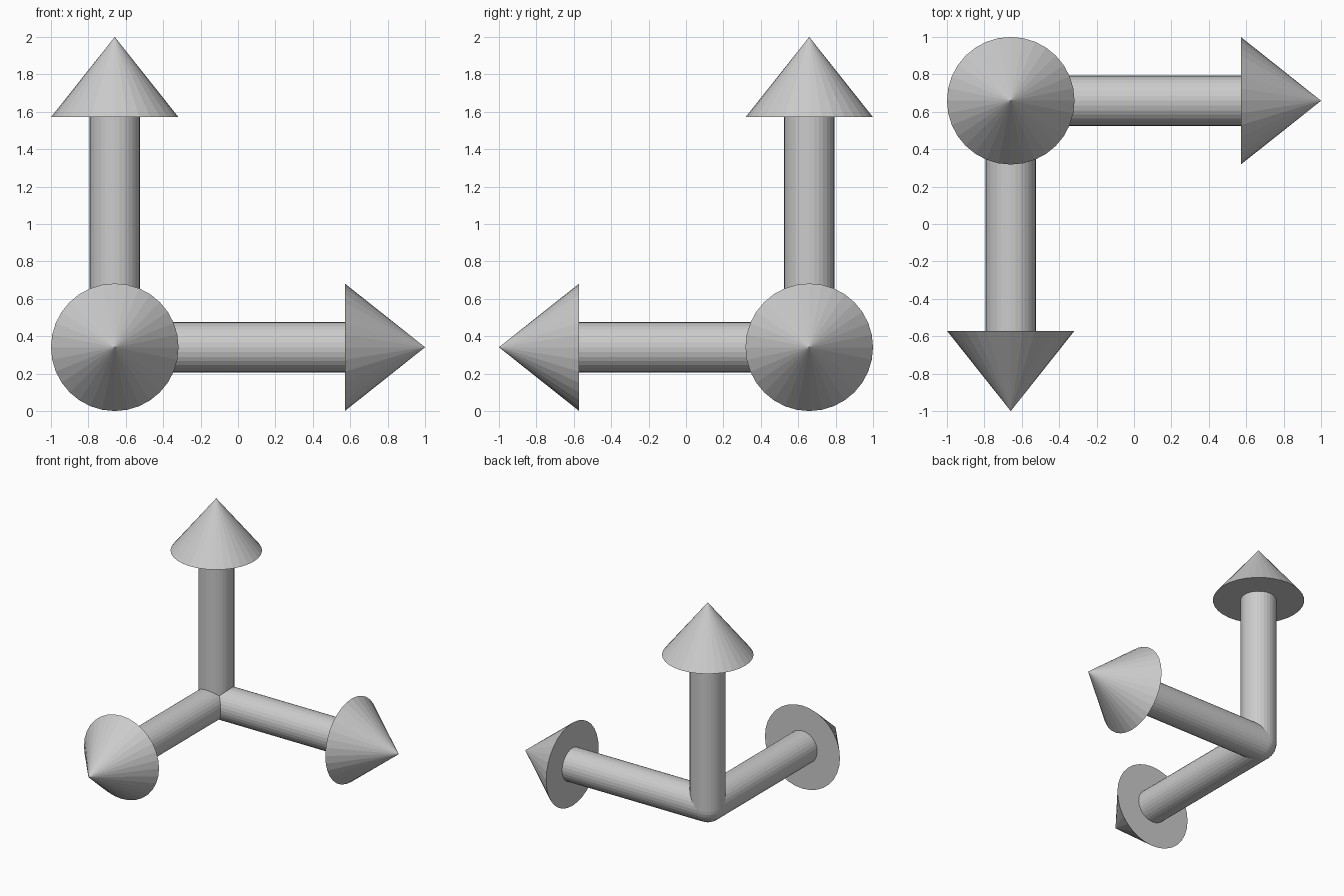
import bpy
from mathutils import Vector

if "Cube" in bpy.data.objects:
    bpy.data.objects.remove(bpy.data.objects["Cube"])

CORNER = Vector((-0.659, 0.659, 0.341))  # where the three arrows meet
LENGTH, SHAFT = 1.659, 1.230             # corner to tip, corner to head base
SHAFT_R, HEAD_R, SIDES = 0.134, 0.341, 32


def cone(name, direction, start, end, r1, r2):
    d = Vector(direction)
    bpy.ops.mesh.primitive_cone_add(
        vertices=SIDES, radius1=r1, radius2=r2, depth=end - start,
        location=CORNER + d * (start + end) / 2,
        rotation=d.to_track_quat('Z', 'Y').to_euler())
    bpy.context.object.name = name


# Three arrows: right, front and up
for label, d in (("right", (1, 0, 0)), ("front", (0, -1, 0)), ("up", (0, 0, 1))):
    cone(label + "_shaft", d, 0, SHAFT, SHAFT_R, SHAFT_R)
    cone(label + "_arrowhead", d, SHAFT, LENGTH, HEAD_R, 0)

# Rounded joint at the corner
bpy.ops.mesh.primitive_uv_sphere_add(segments=SIDES, ring_count=16,
                                     radius=SHAFT_R, location=CORNER)
bpy.context.object.name = "corner_joint"
